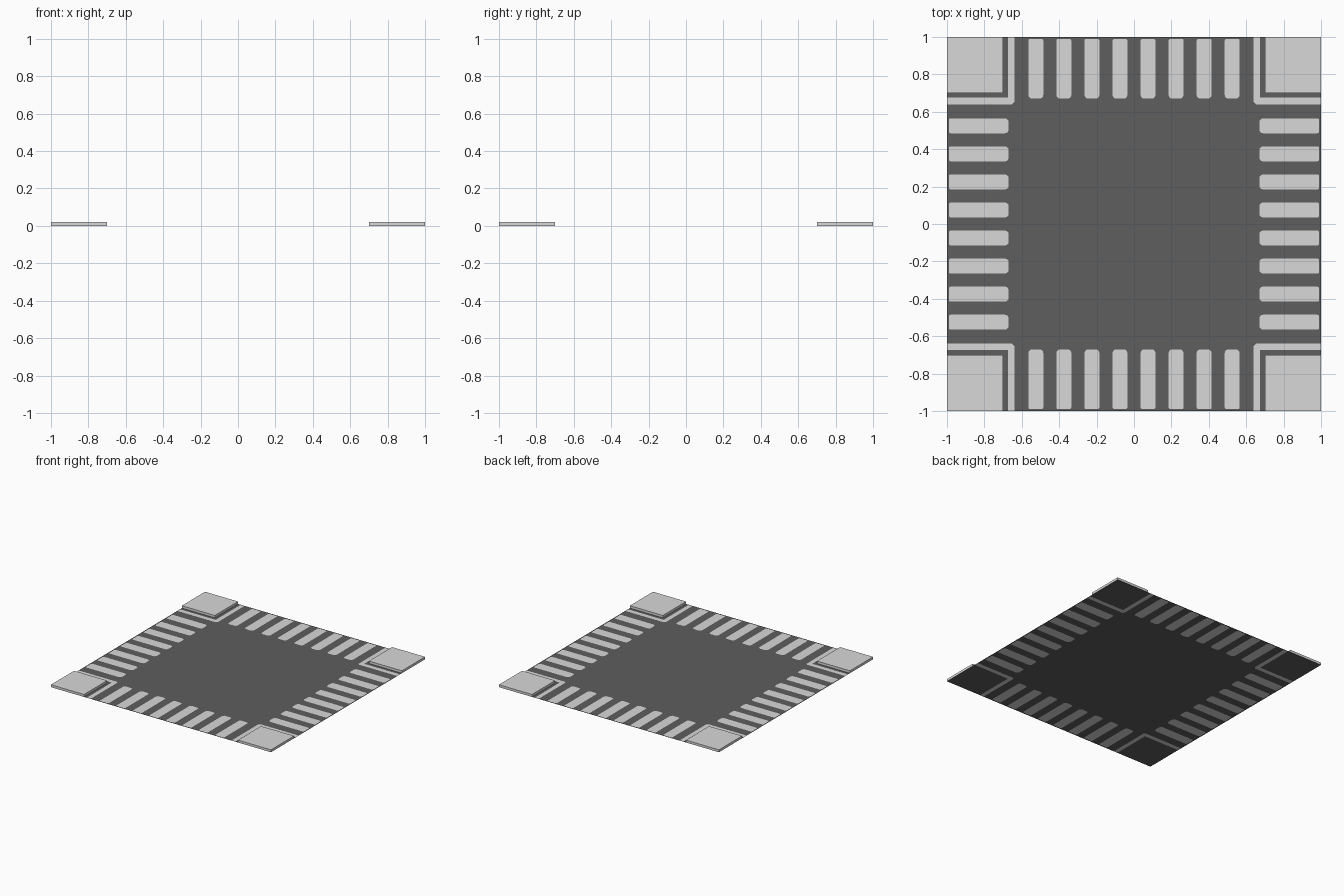
import bpy, bmesh, math
from mathutils import Vector
from mathutils.geometry import delaunay_2d_cdt

if "Cube" in bpy.data.objects:
    bpy.data.objects.remove(bpy.data.objects["Cube"])


def material(name, c):
    m = bpy.data.materials.new(name)
    m.diffuse_color = (c[0], c[1], c[2], 1)
    m.use_nodes = True
    m.node_tree.nodes["Principled BSDF"].inputs["Base Color"].default_value = m.diffuse_color
    return m


asphalt = material("asphalt grey", (0.112, 0.112, 0.112))
pale = material("pale grey", (0.69, 0.69, 0.69))


def turn(p, k):
    """Quarter turns about the centre."""
    x, y = p
    for _ in range(k):
        x, y = -y, x
    return Vector((x, y))


def stripe(cx, y0=0.67, y1=0.99, w=0.04, r_in=0.02, r_out=0.01):
    """Crossing stripe with softened corners, counter-clockwise."""
    pts = []
    for sx, y, r, a0 in ((-1, y0, r_in, 180), (1, y0, r_in, 270),
                         (1, y1, r_out, 0), (-1, y1, r_out, 90)):
        ox = cx + sx * (w - r)
        oy = y + r if y == y0 else y - r
        for i in range(4):
            a = math.radians(a0 + 30 * i)
            pts.append((ox + r * math.cos(a), oy + r * math.sin(a)))
    return pts


# Kerb line around the +x +y corner, counter-clockwise
A, B, C = 0.64, 0.675, 0.012
kerb = [(A + C, A), (1, A), (1, B), (B, B), (B, 1), (A, 1), (A, A + C)]

# Road surface: square with the markings cut in
outlines = [[Vector(p) for p in ((-1, -1), (1, -1), (1, 1), (-1, 1))]]
for k in range(4):
    for i in range(8):
        outlines.append([turn(p, k) for p in stripe(-0.525 + 0.15 * i)])
    outlines.append([turn(p, k) for p in kerb])

verts, faces = [], []
for o in outlines:
    faces.append(list(range(len(verts), len(verts) + len(o))))
    verts += o
v2, _, f2, _, _, owner = delaunay_2d_cdt(verts, [], faces, 0, 1e-5)

mesh = bpy.data.meshes.new("road_surface")
mesh.from_pydata([(v.x, v.y, 0) for v in v2], [], f2)
mesh.materials.append(asphalt)
mesh.materials.append(pale)
for poly, own in zip(mesh.polygons, owner):
    poly.material_index = 1 if any(i > 0 for i in own) else 0
bm = bmesh.new()
bm.from_mesh(mesh)
for f in bm.faces:
    if f.normal.z < 0:
        f.normal_flip()
bm.to_mesh(mesh)
bm.free()
bpy.context.collection.objects.link(bpy.data.objects.new("road_surface", mesh))

# Raised pavement slabs in the four corners (underside is the road itself)
for sx, xn in ((-1, "left"), (1, "right")):
    for sy, yn in ((-1, "front"), (1, "back")):
        name = f"pavement_{yn}_{xn}"
        me = bpy.data.meshes.new(name)
        bm = bmesh.new()
        bmesh.ops.create_cube(bm, size=1)
        for v in bm.verts:
            v.co = (v.co.x * 0.3 + sx * 0.85, v.co.y * 0.3 + sy * 0.85,
                    (v.co.z + 0.5) * 0.02)
        bm.normal_update()
        under = [f for f in bm.faces if f.normal.z < -0.5]
        bmesh.ops.delete(bm, geom=under, context='FACES_ONLY')
        bm.to_mesh(me)
        bm.free()
        me.materials.append(pale)
        bpy.context.collection.objects.link(bpy.data.objects.new(name, me))
